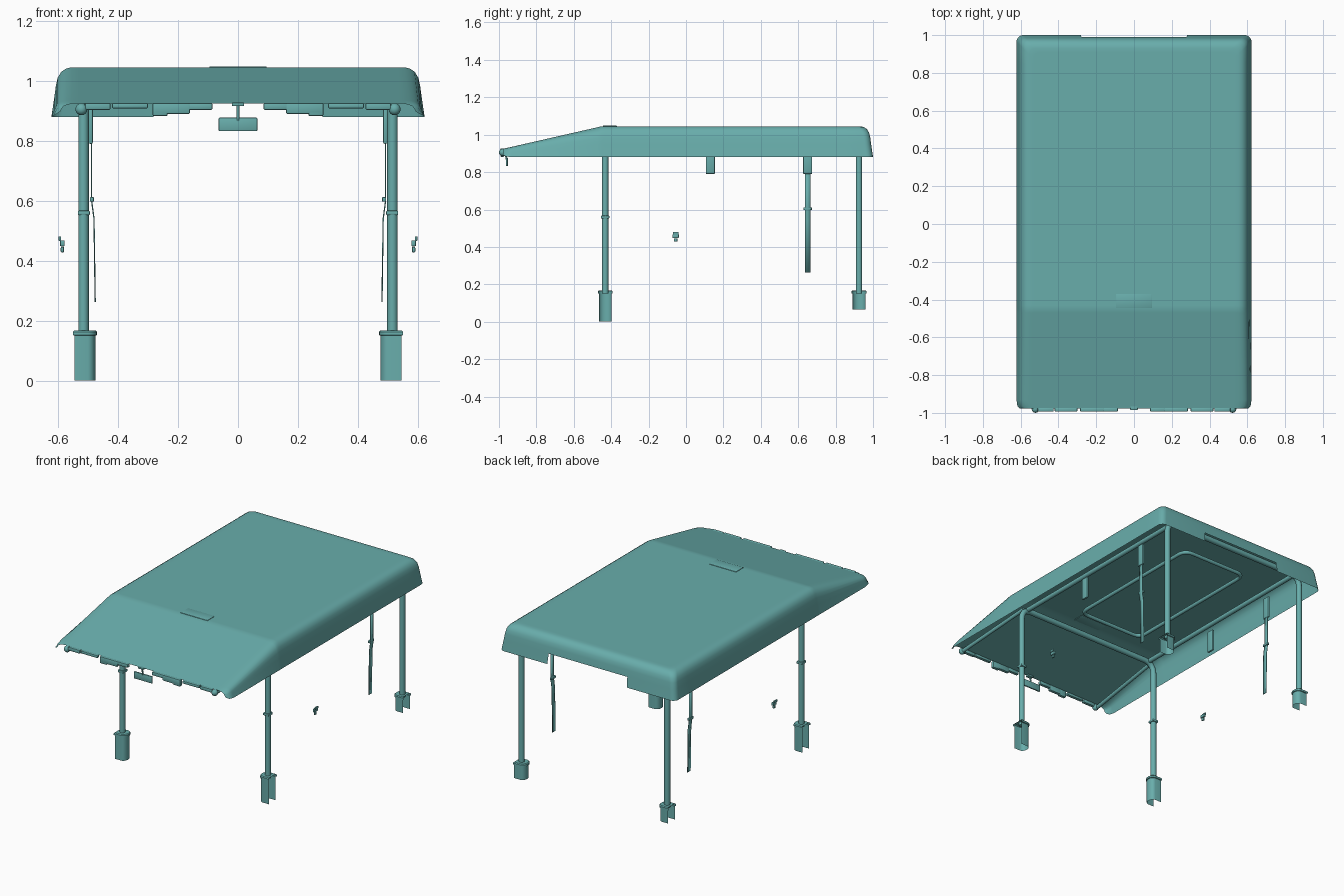
import bpy, bmesh, math
from mathutils import Vector

cube = bpy.data.objects.get("Cube")
if cube:
    bpy.data.objects.remove(cube, do_unlink=True)

teal = bpy.data.materials.new("teal")
teal.use_nodes = True
colour = (0.14, 0.42, 0.41, 1)
teal.diffuse_color = colour
teal.node_tree.nodes["Principled BSDF"].inputs["Base Color"].default_value = colour


def select(ob):
    bpy.ops.object.select_all(action='DESELECT')
    ob.select_set(True)
    bpy.context.view_layer.objects.active = ob


def finish(name, bm, angle=30):
    me = bpy.data.meshes.new(name)
    bm.to_mesh(me)
    bm.free()
    ob = bpy.data.objects.new(name, me)
    bpy.context.collection.objects.link(ob)
    me.materials.append(teal)
    select(ob)
    bpy.ops.object.shade_smooth_by_angle(angle=math.radians(angle))
    return ob


def box(name, lo, hi, bevel=0.0):
    bm = bmesh.new()
    bmesh.ops.create_cube(bm, size=1)
    for v in bm.verts:
        v.co = Vector([a + (b - a) * (c + 0.5) for a, b, c in zip(lo, hi, v.co)])
    if bevel:
        bmesh.ops.bevel(bm, geom=bm.edges[:], offset=bevel, segments=2,
                        profile=0.5, affect='EDGES')
    return finish(name, bm)


def side_box(name, s, lo, hi, bevel=0.0):
    x = sorted((s * lo[0], s * hi[0]))
    return box(name, (x[0], *lo[1:]), (x[1], *hi[1:]), bevel)


def fillet(points, radius, closed):
    """Round the corners of a path."""
    pts = [Vector(p) for p in points]
    out = []
    for i, p in enumerate(pts):
        if not closed and i in (0, len(pts) - 1):
            out.append(p)
            continue
        a = p + (pts[i - 1] - p).normalized() * radius
        b = p + (pts[(i + 1) % len(pts)] - p).normalized() * radius
        for k in range(7):
            t = k / 6
            out.append(a * (1 - t) ** 2 + p * 2 * t * (1 - t) + b * t * t)
    return out


def tube(name, points, r, corner=0.06, closed=False):
    cu = bpy.data.curves.new(name, 'CURVE')
    cu.dimensions = '3D'
    cu.bevel_depth = r
    cu.bevel_resolution = 3
    cu.use_fill_caps = True
    path = fillet(points, corner, closed)
    sp = cu.splines.new('POLY')
    sp.points.add(len(path) - 1)
    for q, p in zip(sp.points, path):
        q.co = (*p, 1)
    sp.use_cyclic_u = closed
    cu.materials.append(teal)
    ob = bpy.data.objects.new(name, cu)
    bpy.context.collection.objects.link(ob)
    select(ob)
    bpy.ops.object.convert(target='MESH')
    bpy.ops.object.shade_smooth_by_angle(angle=math.radians(40))


# Canopy: U-shaped rings around sides and back, then strips across the roof
BASE, FRONT, RIDGE = 0.88, -0.978, -0.45


def slope(y):
    return 1 if y >= RIDGE else 1 - 0.73 * (RIDGE - y) / (RIDGE - FRONT)


def half_path(d):
    w, yb, r = 0.622 - d, 1.0 - d, 0.035
    pts = [(w - 0.02, FRONT), (w - 0.005, -0.965), (w, -0.93), (w, RIDGE - 0.02),
           (w, RIDGE), (w, RIDGE + 0.02), (w, 0.85)]
    for k in range(6):
        a = math.radians(18 * k)
        pts.append((w - r + r * math.cos(a), yb - r + r * math.sin(a)))
    return pts + [(0.282, yb), (0.278, yb)]


rings = [(0, 0.88), (0.01, 0.947), (0.015, 0.985), (0.021, 1.01), (0.033, 1.03),
         (0.05, 1.041), (0.068, 1.045), (0.09, 1.045)]
bm = bmesh.new()
grid = []
for n, (d, z) in enumerate(rings):
    half = half_path(d)
    row = []
    for x, y in half + [(-x, y) for x, y in reversed(half)]:
        zz = BASE + (z - BASE) * slope(y)
        if n == 0 and y < -0.94:
            zz += 0.011 if y < -0.97 else 0.004
        # Raised middle of the back skirt
        if n == 0 and abs(x) < 0.28:
            y, zz = y - 0.0095, 0.944
        row.append(bm.verts.new((x, y, zz)))
    grid.append(row)
for a, b in zip(grid, grid[1:]):
    for i in range(len(a) - 1):
        bm.faces.new((a[i], a[i + 1], b[i + 1], b[i]))
top = grid[-1]
m = len(top)
for i in range(m // 2 - 1):
    bm.faces.new((top[i], top[i + 1], top[m - 2 - i], top[m - 1 - i]))
bmesh.ops.recalc_face_normals(bm, faces=bm.faces[:])
roof = max(bm.faces, key=lambda f: f.calc_area())
if roof.normal.z < 0:
    bmesh.ops.reverse_faces(bm, faces=bm.faces[:])
finish("canopy", bm, 40)
box("roof_plate", (-0.095, -0.445, 1.042), (0.095, -0.37, 1.048), 0.002)

# Roof frame: two hoops with posts, side rails and a ceiling frame
PX, FY, RY, RAIL = 0.515, -0.432, 0.925, 0.962
for name, y in (("front_hoop", FY), ("rear_hoop", RY)):
    tube(name, [(-PX, y, 0.15), (-PX, y, RAIL), (PX, y, RAIL), (PX, y, 0.15)], 0.0175, 0.075)
tube("ceiling_frame", [(-0.23, -0.22, 0.945), (0.23, -0.22, 0.945),
                       (0.23, 0.75, 0.945), (-0.23, 0.75, 0.945)], 0.012, 0.06, True)


def foot_cup(name, s, y, low):
    """Thin socket, rounded inside and open on the outer side."""
    def outline(e):
        pts = [(0.545 + e, -0.034 - e)]
        for k in range(9):
            a = math.radians(-90 - 22.5 * k)
            pts.append((0.5 + (0.025 + e) * math.cos(a), (0.034 + e) * math.sin(a)))
        return pts + [(0.545 + e, 0.034 + e)]
    bm = bmesh.new()
    rows = []
    for e, z in ((0, low), (0, 0.15), (0.005, 0.152), (0.005, 0.163), (0, 0.168)):
        rows.append([bm.verts.new((s * x, y + yy, z)) for x, yy in outline(e)])
    for a, b in zip(rows, rows[1:]):
        for i in range(len(a) - 1):
            bm.faces.new((a[i], a[i + 1], b[i + 1], b[i]))
    bm.faces.new(rows[-1])
    bmesh.ops.recalc_face_normals(bm, faces=bm.faces[:])
    finish(name, bm)


for s, side in ((1, "left"), (-1, "right")):
    foot_cup(side + "_front_foot", s, FY, 0.0)
    foot_cup(side + "_rear_foot", s, RY, 0.065)
    tube(side + "_side_rail", [(s * 0.475, FY, RAIL), (s * 0.475, RY, RAIL)], 0.015)
    tube(side + "_slope_rail", [(s * 0.525, -0.965, 0.902), (s * 0.5, FY, RAIL)], 0.012)
    side_box(side + "_post_clip", s, (0.494, -0.454, 0.552), (0.534, -0.41, 0.567), 0.003)

    # Hanging brackets and belt
    for name, y in (("_middle_bracket", 0.13), ("_rear_bracket", 0.65)):
        side_box(side + name, s, (0.484, y - 0.024, 0.79), (0.498, y + 0.024, 0.93), 0.004)
    belt = bmesh.new()
    rows = [[belt.verts.new((s * x, 0.65 + dy, z)) for dy in (-0.015, 0.015)]
            for x, z in ((0.49, 0.8), (0.49, 0.6), (0.482, 0.54), (0.478, 0.262))]
    for a, b in zip(rows, rows[1:]):
        belt.faces.new((a[0], a[1], b[1], b[0]))
    ob = finish(side + "_belt", belt)
    ob.modifiers.new("thickness", 'SOLIDIFY').thickness = 0.004
    side_box(side + "_belt_slider", s, (0.48, 0.627, 0.597), (0.494, 0.673, 0.612), 0.003)

    # Loose buckle outside the frame
    side_box(side + "_buckle", s, (0.578, -0.072, 0.448), (0.593, -0.038, 0.468), 0.003)
    side_box(side + "_buckle_tip", s, (0.58, -0.064, 0.428), (0.591, -0.046, 0.446), 0.003)
    side_box(side + "_buckle_hook", s, (0.59, -0.07, 0.466), (0.598, -0.04, 0.481), 0.002)

    # Front edge latches and corner knob
    for i, (x0, x1, z0) in enumerate(((0.085, 0.165, 0.903), (0.16, 0.28, 0.889),
                                      (0.235, 0.285, 0.882), (0.3, 0.42, 0.908),
                                      (0.425, 0.51, 0.903))):
        side_box(f"{side}_front_latch_{i + 1}", s, (x0, -0.993, z0), (x1, -0.972, 0.926), 0.005)
    bm = bmesh.new()
    bmesh.ops.create_uvsphere(bm, u_segments=12, v_segments=8, radius=0.02)
    bmesh.ops.translate(bm, verts=bm.verts[:], vec=(s * 0.522, -0.98, 0.905))
    finish(side + "_corner_knob", bm)

# Mirror under the front edge
box("mirror", (-0.065, -0.963, 0.832), (0.065, -0.952, 0.877), 0.004)
tube("mirror_stem", [(0, -0.957, 0.86), (0, -0.972, 0.925)], 0.005)
box("mirror_mount", (-0.02, -0.985, 0.916), (0.02, -0.96, 0.927), 0.002)
